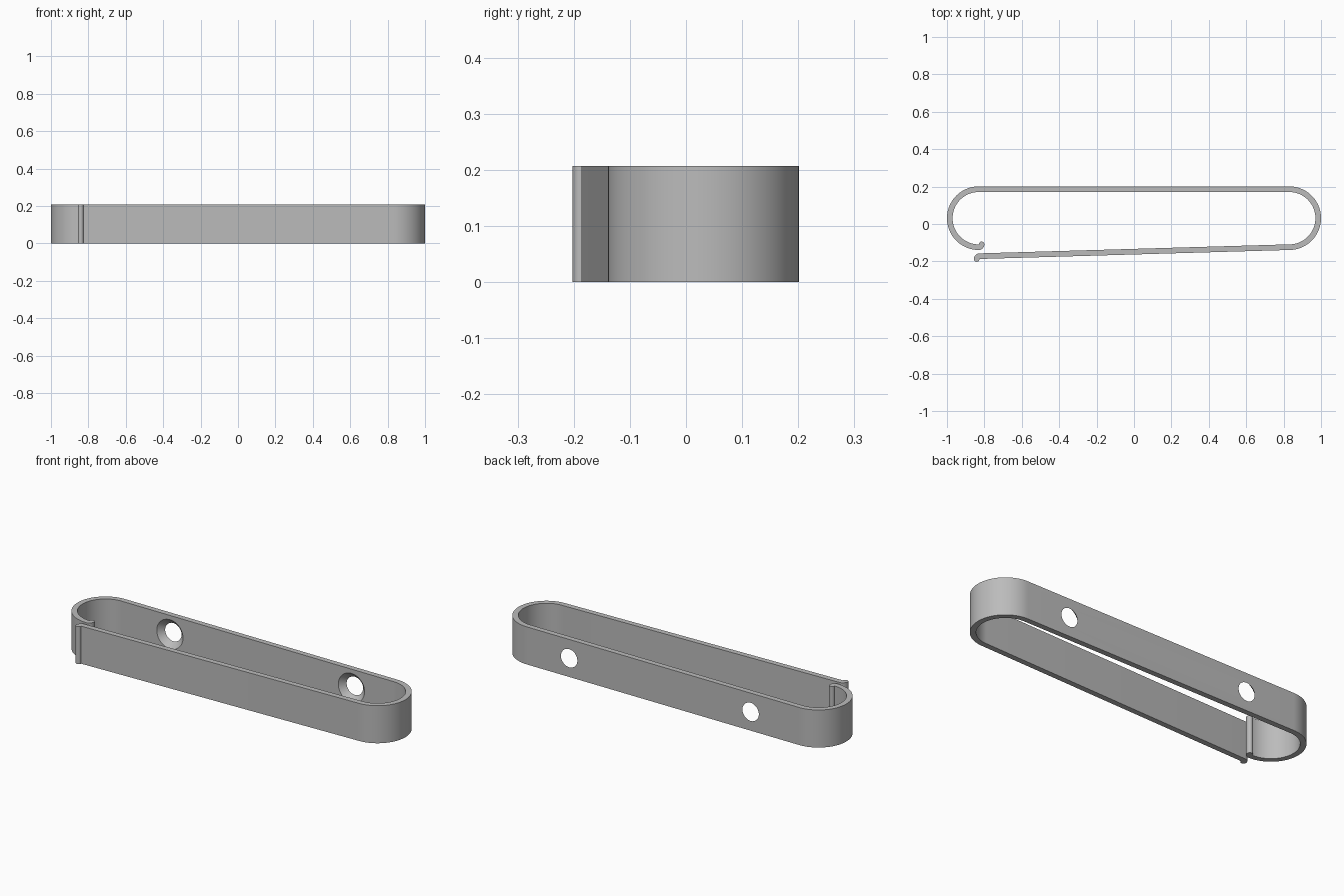
import bpy, bmesh
from math import cos, sin, pi, radians

cube = bpy.data.objects.get("Cube")
if cube:
    bpy.data.objects.remove(cube, do_unlink=True)

HEIGHT = 0.207
W = 0.015            # half of the strip thickness
CAP_X, CAP_Y, CAP_R = 0.83, 0.031, 0.155
WALL_Y = CAP_Y + CAP_R
HOLES = (-0.535, 0.572)

grey = bpy.data.materials.new("grey_metal")
grey.use_nodes = True
colour = (0.5, 0.5, 0.5, 1)
grey.diffuse_color = colour
grey.node_tree.nodes["Principled BSDF"].inputs["Base Color"].default_value = colour


def arc(cx, cy, r, a0, a1, n):
    """Centreline stations (x, y, left normal, half width) along an arc."""
    side = 1 if a1 < a0 else -1
    out = []
    for i in range(n + 1):
        a = radians(a0 + (a1 - a0) * i / n)
        out.append((cx + r * cos(a), cy + r * sin(a), side * cos(a), side * sin(a), W))
    return out


def round_tip(station, direction, n=8):
    """Stations that round off the strip's end, moving along y."""
    x, y, nx, ny, _ = station
    return [(x, y + direction * W * sin(i / n * pi / 2), nx, ny, W * cos(i / n * pi / 2))
            for i in range(1, n + 1)]


# Centreline: inner hook, left bend, back wall, right bend, sprung front, outer hook
path = arc(-CAP_X, CAP_Y - CAP_R + W, W, 0, -90, 8)
path += arc(-CAP_X, CAP_Y, CAP_R, 270, 90, 48)[1:]
path += arc(CAP_X, CAP_Y, CAP_R, 90, -91.6, 48)
path += arc(-0.826, -0.187, W, 90, 180, 8)
path = round_tip(path[0], 1)[::-1] + path + round_tip(path[-1], -1)

# Strip body
bm = bmesh.new()
rails = [[bm.verts.new((x + s * nx * w, y + s * ny * w, z)) for x, y, nx, ny, w in path]
         for s, z in ((1, 0), (1, HEIGHT), (-1, HEIGHT), (-1, 0))]
for k in range(4):
    a, b = rails[k], rails[(k + 1) % 4]
    for i in range(len(path) - 1):
        bm.faces.new((a[i], a[i + 1], b[i + 1], b[i]))
bmesh.ops.remove_doubles(bm, verts=bm.verts, dist=1e-5)
bmesh.ops.recalc_face_normals(bm, faces=bm.faces)
mesh = bpy.data.meshes.new("spring_clip")
bm.to_mesh(mesh)
bm.free()
mesh.materials.append(grey)
clip = bpy.data.objects.new("spring_clip", mesh)
bpy.context.collection.objects.link(clip)

# Countersunk screw holes through the back wall, wide on the inside
cutters = []
for x in HOLES:
    bpy.ops.mesh.primitive_cone_add(vertices=48, radius1=0.09, radius2=0.04, depth=0.05,
                                    location=(x, WALL_Y, HEIGHT / 2),
                                    rotation=(-pi / 2, 0, 0))
    cutter = bpy.context.object
    cutter.name = "hole_cutter"
    cutter.hide_render = True
    cutter.data.materials.append(grey)
    cutters.append(cutter)
    mod = clip.modifiers.new("screw_hole", 'BOOLEAN')
    mod.operation = 'DIFFERENCE'
    mod.solver = 'EXACT'
    mod.object = cutter

# Apply the cuts and drop the cutters
bpy.context.view_layer.update()
cut_mesh = bpy.data.meshes.new_from_object(clip.evaluated_get(bpy.context.evaluated_depsgraph_get()))
clip.modifiers.clear()
clip.data = cut_mesh
for cutter in cutters:
    bpy.data.objects.remove(cutter, do_unlink=True)

bpy.ops.object.select_all(action='DESELECT')
clip.select_set(True)
bpy.context.view_layer.objects.active = clip
bpy.ops.object.shade_smooth_by_angle(angle=radians(30))
